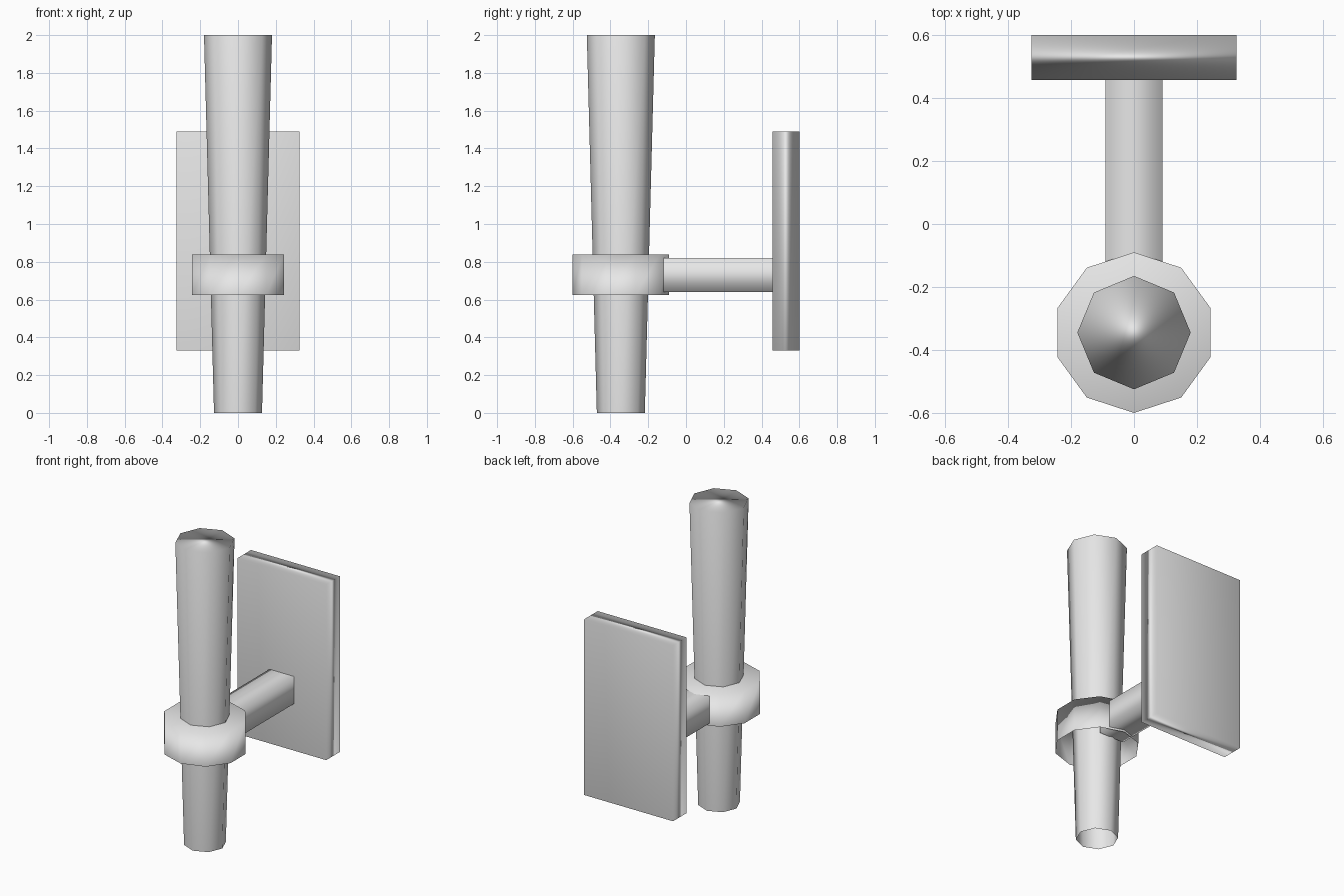
import bpy
import bmesh
from math import cos, sin, tau
from mathutils import Matrix, Vector

cube = bpy.data.objects.get("Cube")
if cube:
    bpy.data.objects.remove(cube, do_unlink=True)

grey = bpy.data.materials.new("light grey")
grey.use_nodes = True
colour = (0.8, 0.8, 0.8, 1)
grey.diffuse_color = colour
grey.node_tree.nodes["Principled BSDF"].inputs["Base Color"].default_value = colour

POST_Y = -0.345  # axis shared by the torch and its ring


def finish(bm, name):
    """Turn a bmesh into a soft-shaded object."""
    mesh = bpy.data.meshes.new(name)
    for face in bm.faces:
        face.smooth = True
    bm.to_mesh(mesh)
    bm.free()
    mesh.materials.append(grey)
    obj = bpy.data.objects.new(name, mesh)
    bpy.context.collection.objects.link(obj)
    # large faces dominate the soft shading, small rims roll over
    mod = obj.modifiers.new("Soft shading", 'WEIGHTED_NORMAL')
    mod.weight = 50
    return obj


def open_cup(name, sides, low, high):
    """Upright prism with a closed top and open underside; low/high = (radius, z)."""
    bm = bmesh.new()
    rings = []
    for radius, z in (low, high):
        angles = [tau * (i / sides + 0.25) for i in range(sides)]
        rings.append([bm.verts.new((radius * cos(a), POST_Y + radius * sin(a), z))
                      for a in angles])
    bottom, top = rings
    for i in range(sides):
        j = (i + 1) % sides
        bm.faces.new((bottom[i], bottom[j], top[j], top[i]))
    bm.faces.new(top)
    return finish(bm, name)


def box(name, lo, hi, open_ends=False):
    """Box between two corners, optionally without its front and back faces."""
    lo, hi = Vector(lo), Vector(hi)
    bm = bmesh.new()
    bmesh.ops.create_cube(bm, size=1, matrix=Matrix.Translation((lo + hi) / 2)
                          @ Matrix.Diagonal((*(hi - lo), 1)))
    if open_ends:
        bm.normal_update()
        ends = [f for f in bm.faces if abs(f.normal.y) > 0.9]
        bmesh.ops.delete(bm, geom=ends, context='FACES_ONLY')
    return finish(bm, name)


# Tapered octagonal torch and the ten-sided ring holding it
open_cup("torch_shaft", 8, (0.127, 0), (0.18, 2))
open_cup("holder_ring", 10, (0.255, 0.625), (0.255, 0.838))

# Square arm running from the ring to the wall plate
box("holder_arm", (-0.09, -0.21, 0.64), (0.09, 0.46, 0.82), open_ends=True)
box("wall_plate", (-0.325, 0.457, 0.33), (0.325, 0.6, 1.49))
